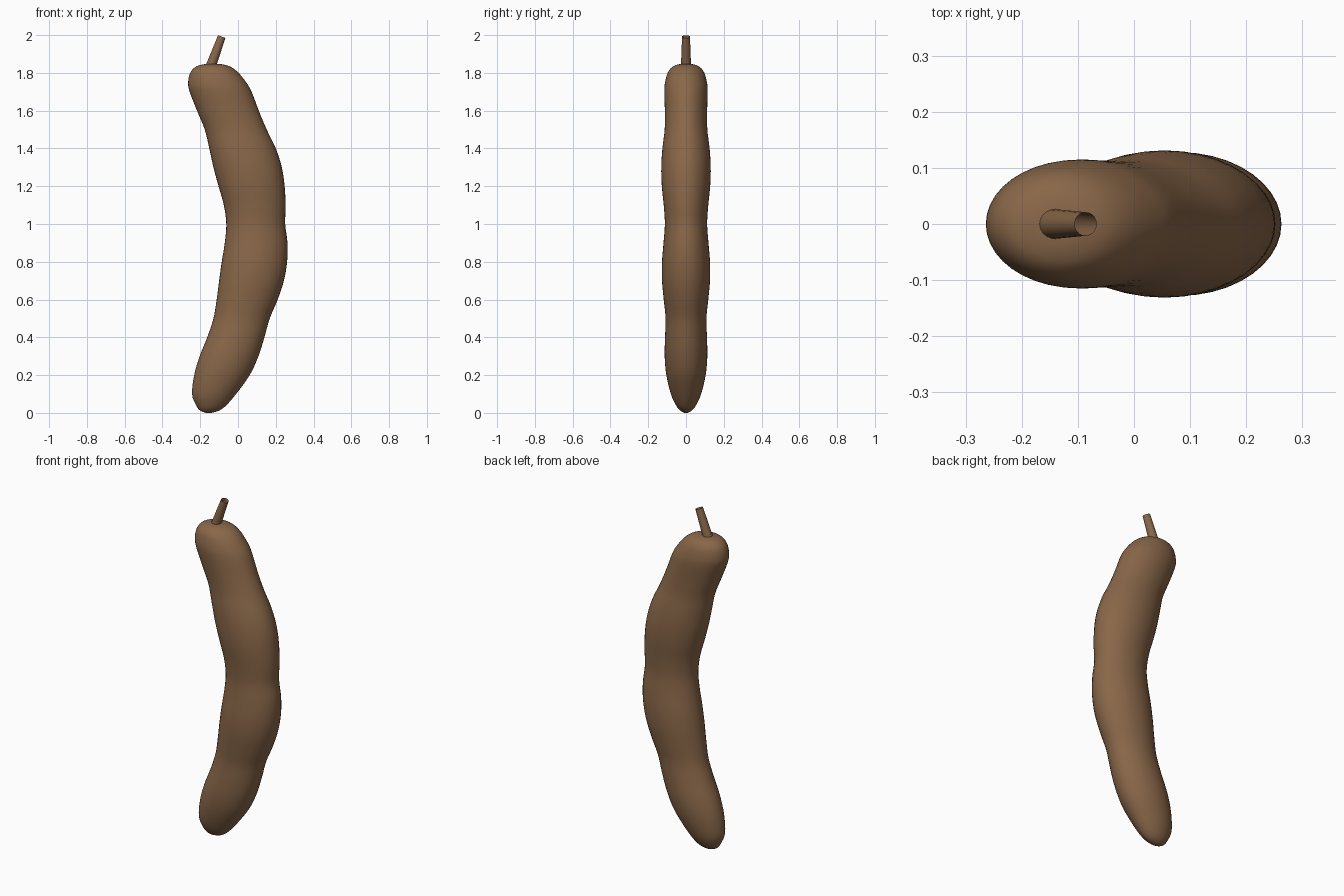
import bpy, bmesh, math
from mathutils import Vector

cube = bpy.data.objects.get("Cube")
if cube:
    bpy.data.objects.remove(cube, do_unlink=True)

brown = bpy.data.materials.new("brown_husk")
brown.use_nodes = True
colour = (0.25, 0.135, 0.066, 1)
brown.diffuse_color = colour
brown.node_tree.nodes["Principled BSDF"].inputs["Base Color"].default_value = colour


def loft(name, rings, sides, cap):
    """Skin a list of vertex rings; optionally close both ends."""
    bm = bmesh.new()
    loops = [[bm.verts.new(p) for p in ring] for ring in rings]
    for low, high in zip(loops, loops[1:]):
        for i in range(sides):
            j = (i + 1) % sides
            bm.faces.new((low[i], low[j], high[j], high[i]))
    if cap:
        bm.faces.new(loops[0][::-1])
        bm.faces.new(loops[-1])
    mesh = bpy.data.meshes.new(name)
    bm.to_mesh(mesh)
    bm.free()
    mesh.materials.append(brown)
    obj = bpy.data.objects.new(name, mesh)
    bpy.context.collection.objects.link(obj)
    for poly in mesh.polygons:
        poly.use_smooth = True
    return obj


def spline(points, steps):
    """Smooth curve through the points."""
    pts = [points[0], *points, points[-1]]
    out = []
    for a, b, c, d in zip(pts, pts[1:], pts[2:], pts[3:]):
        for s in range(steps):
            t = s / steps
            out.append(b + (c - a) * t / 2 + (a * 2 - b * 5 + c * 4 - d) * t * t / 2
                       + (b * 3 - a - c * 3 + d) * t ** 3 / 2)
    return out + [points[-1]]


# Pod body: height, left edge, right edge, half depth
profile = [
    (0.0, -.17, -.14, .01), (.012, -.20, -.10, .03), (.04, -.222, -.062, .053),
    (.1, -.243, -.01, .08), (.2, -.232, .062, .104), (.3, -.203, .108, .113),
    (.4, -.163, .14, .111), (.5, -.13, .168, .108), (.6, -.113, .21, .118),
    (.7, -.1, .243, .127), (.8, -.086, .26, .127), (.9, -.07, .262, .119),
    (1.0, -.062, .25, .112), (1.1, -.075, .252, .118), (1.2, -.103, .247, .128),
    (1.3, -.13, .232, .131), (1.4, -.152, .2, .125), (1.5, -.176, .152, .113),
    (1.6, -.217, .11, .112), (1.7, -.256, .072, .115), (1.75, -.264, .043, .111),
    (1.8, -.253, .003, .097), (1.83, -.228, -.035, .075),
    (1.844, -.19, -.075, .045), (1.848, -.15, -.11, .015),
]
SIDES = 40
rings = []
for z, x0, x1, depth in spline([Vector(p) for p in profile], 4):
    mid, half = (x0 + x1) / 2, (x1 - x0) / 2
    rings.append([(mid + half * math.cos(a), depth * math.sin(a), z)
                  for a in (math.tau * i / SIDES for i in range(SIDES))])
loft("pod_body", rings, SIDES, True)

# Stem: leaning tapered open tube
base, tip = Vector((-.146, 0, 1.83)), Vector((-.086, 0, 1.992))
axis = (tip - base).normalized()
across = Vector((axis.z, 0, -axis.x))
depthwise = Vector((0, 1, 0))
SIDES = 20
rings = []
for t in (0, .5, 1):
    radius = .027 - .006 * t
    rings.append([base.lerp(tip, t) + radius * (math.cos(a) * across + math.sin(a) * depthwise)
                  for a in (math.tau * i / SIDES for i in range(SIDES))])
loft("stem", rings, SIDES, False)
